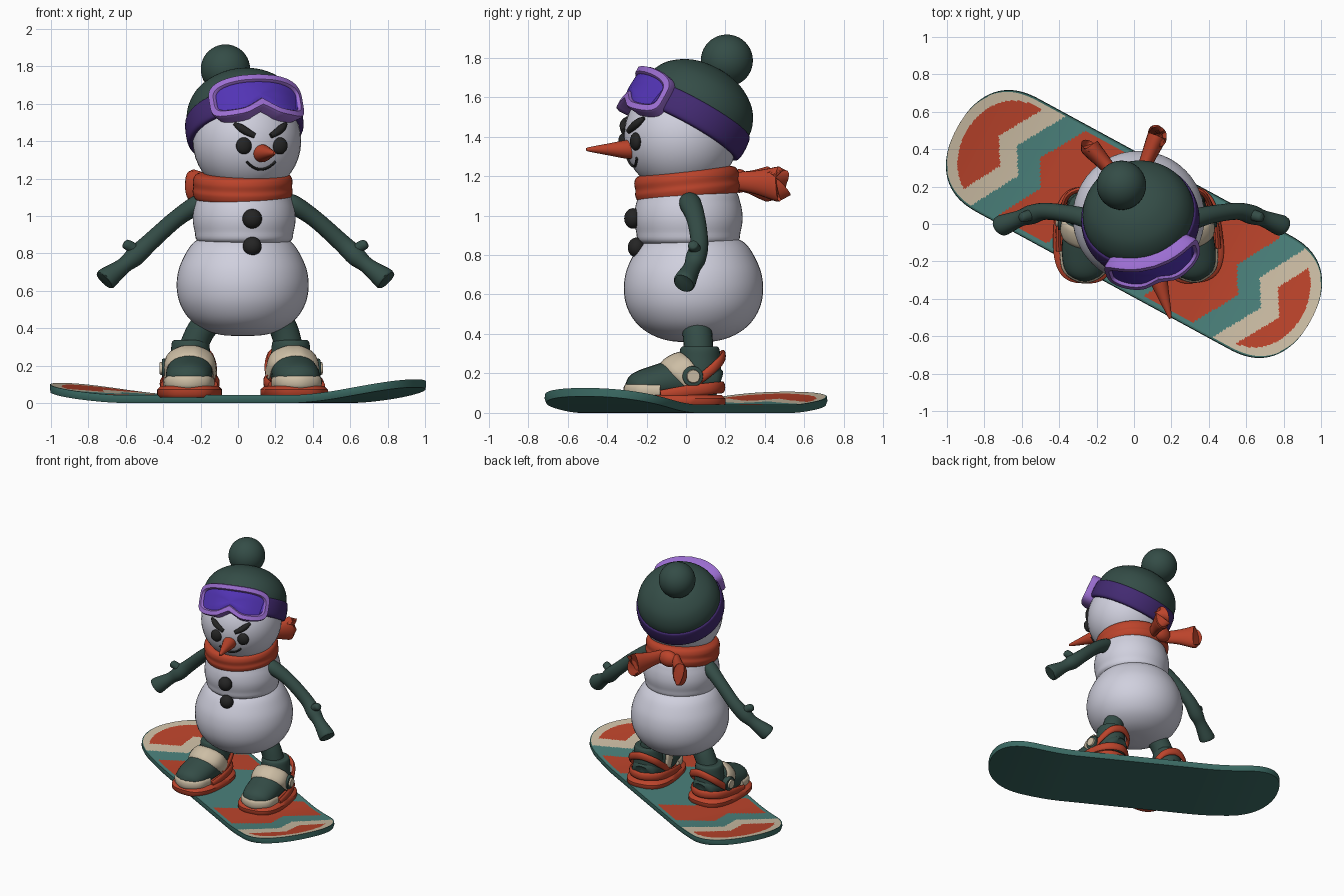
import bpy, bmesh
from math import sin, cos, pi, radians, exp, copysign
from mathutils import Vector, Matrix

if "Cube" in bpy.data.objects:
    bpy.data.objects.remove(bpy.data.objects["Cube"])

MATS = {}
for name, rgb in {
    "snow": (0.63, 0.63, 0.73), "dark green": (0.034, 0.073, 0.062),
    "orange red": (0.5, 0.057, 0.024), "cream": (0.61, 0.515, 0.376),
    "teal": (0.07, 0.22, 0.2), "deep teal": (0.045, 0.15, 0.13),
    "black": (0.018, 0.018, 0.018), "dark purple": (0.055, 0.023, 0.165),
    "light purple": (0.33, 0.155, 0.64), "violet lens": (0.085, 0.034, 0.46)}.items():
    MATS[name] = bpy.data.materials.new(name)
    MATS[name].diffuse_color = (*rgb, 1)

I = Matrix.Identity(4)
T = Matrix.Translation


def rot(deg, axis):
    return Matrix.Rotation(radians(deg), 4, axis)


def finish(name, bm, mats, M=I, rule=None, angle=45):
    bmesh.ops.recalc_face_normals(bm, faces=bm.faces)
    if rule:
        for f in bm.faces:
            f.material_index = rule(f.calc_center_median(), f.normal)
    bm.transform(M)
    if M.determinant() < 0:
        bmesh.ops.reverse_faces(bm, faces=bm.faces)
    me = bpy.data.meshes.new(name)
    bm.to_mesh(me)
    bm.free()
    for m in mats.split("|"):
        me.materials.append(MATS[m])
    me.shade_smooth()
    me.set_sharp_from_angle(angle=radians(angle))
    ob = bpy.data.objects.new(name, me)
    bpy.context.collection.objects.link(ob)
    return ob


def loft(name, rings, mats, M=I, rule=None, angle=45, caps=(True, True)):
    """Skin a list of closed rings of points."""
    bm = bmesh.new()
    vs = [[bm.verts.new(p) for p in r] for r in rings]
    n = len(vs[0])
    for a, b in zip(vs, vs[1:]):
        for i in range(n):
            bm.faces.new((a[i], a[(i + 1) % n], b[(i + 1) % n], b[i]))
    if caps[0]:
        bm.faces.new(vs[0])
    if caps[1]:
        bm.faces.new(vs[-1])
    return finish(name, bm, mats, M, rule, angle)


def spline(pts, steps):
    """Catmull-Rom through points of any dimension."""
    P = [Vector(p) for p in pts]
    P = [P[0] * 2 - P[1]] + P + [P[-1] * 2 - P[-2]]
    out = []
    for a, b, c, d in zip(P, P[1:], P[2:], P[3:]):
        for k in range(steps):
            t = k / steps
            out.append(0.5 * (2 * b + (c - a) * t + (2 * a - 5 * b + 4 * c - d) * t * t
                              + (3 * b - a - 3 * c + d) * t ** 3))
    return out + [P[-2]]


def tube(name, pts, mats, M=I, ref=(0, 1, 0), segs=20, steps=5, angle=45):
    """Sweep an ellipse; each point is x, y, z, half width along ref, half thickness."""
    S = spline(pts, steps)
    rings = []
    for i, s in enumerate(S):
        c = Vector(s[:3])
        t = (Vector(S[min(i + 1, len(S) - 1)][:3]) - Vector(S[max(i - 1, 0)][:3])).normalized()
        a = Vector(ref)
        a = (a - t * a.dot(t)).normalized()
        b = t.cross(a)
        rings.append([c + a * s[3] * cos(2 * pi * k / segs) + b * s[4] * sin(2 * pi * k / segs)
                      for k in range(segs)])
    return loft(name, rings, mats, M, angle=angle)


def lathe(name, prof, mats, M=I, segs=48, angle=60):
    return tube(name, [(0, 0, z, r, r) for r, z in prof], mats, M, segs=segs, angle=angle)


def ball(name, pos, size, mats, M=I):
    bm = bmesh.new()
    bmesh.ops.create_uvsphere(bm, u_segments=40, v_segments=20, radius=1,
                              matrix=T(pos) @ Matrix.Diagonal((*size, 1)))
    return finish(name, bm, mats, M)


# Snow body
lathe("lower_body", [(.01, .357), (.12, .365), (.21, .395), (.285, .45), (.335, .53), (.353, .62),
                     (.343, .71), (.31, .79), (.27, .85), (.22, .88), (.1, .89)], "snow", T((.025, .038, 0)))
lathe("middle_body", [(.1, .84), (.24, .86), (.265, .92), (.275, .99), (.262, 1.07), (.23, 1.13),
                      (.1, 1.18)], "snow", T((.033, .012, 0)))
HEAD = T((.048, -.025, 1.40)) @ rot(17, 'Z')
R = .29
ball("head", (0, 0, 0), (R, R, R), "snow", HEAD)


# Face, placed on the head sphere
def on_face(u, v, lift=0):
    return Vector((u, -(R * R - u * u - v * v) ** .5, v)) * (1 + lift / R)


for s, side in ((-1, "left"), (1, "right")):
    ball(side + "_eye", on_face(s * .1, -.025), (.043, .028, .045), "black", HEAD)
    tube(side + "_eyebrow", [(*on_face(s * u, v, .006), w, w) for u, v, w in
                             ((.043, .027, .014), (.085, .05, .02), (.115, .071, .02), (.142, .092, .009))],
         "black", HEAD, segs=10)
tube("mouth", [(*on_face(u, -.15 + 6.5 * u * u, .002), .007, .007) for u in
               (-.08, -.055, -.028, 0, .028, .055, .08)], "black", HEAD, ref=(0, 0, 1), segs=8)
tube("nose", [(0, y, -.065, r, r) for y, r in
              ((-.24, .046), (-.29, .047), (-.38, .031), (-.49, .011), (-.503, .003))],
     "orange red", HEAD, ref=(0, 0, 1))
for i, (y, z, r) in enumerate(((-.268, .985, .052), (-.25, .838, .05))):
    ball("button_%d" % (i + 1), (.076, y, z), (r, .045, r), "black")

# Hat, tilted back on the head
HAT = HEAD @ rot(-30, 'X')
lathe("hat", [(.285, .1), (.3, .16), (.288, .23), (.245, .3), (.17, .355), (.09, .383), (.01, .39)],
      "dark green", HAT)
lathe("goggle_band", [(.27, .03), (.308, .037), (.317, .085), (.313, .145), (.303, .165), (.27, .17)],
      "dark purple", HAT)
ball("pompom", (-.067, .207, 1.785), (.132, .132, .132), "dark green")


# Goggles: rounded outline with a nose notch, wrapped round the head
def goggle_ring(su, sv, r, notch):
    out = []
    for k in range(80):
        c, s = cos(2 * pi * k / 80), sin(2 * pi * k / 80)
        u = .83 * copysign(abs(c) ** .5, c) * su
        v = .122 * copysign(abs(s) ** .5, s) * sv
        if v < 0:
            v += notch * exp(-(u / .17) ** 2)
        out.append((r * sin(u), -r * cos(u), v + .09))
    return out


loft("goggle_frame", [goggle_ring(*a) for a in ((1, 1, .285, .045), (1, 1, .345, .045),
     (.98, .95, .36, .048), (.89, .71, .36, .055), (.86, .64, .348, .055), (.86, .64, .33, .055))],
     "light purple", HAT, caps=(False, False))
loft("goggle_lens", [goggle_ring(*a) for a in ((.88, .68, .345, .055), (.6, .46, .35, .035),
     (.3, .22, .352, .012), (.02, .02, .352, 0))], "violet lens", HAT)

# Scarf with knot and two flared tails behind
lathe("scarf", [(.2, -.078), (.25, -.066), (.267, -.03), (.264, .0), (.266, .035), (.25, .065), (.2, .08)],
      "orange red", T((.025, .006, 1.155)) @ rot(6, 'X'))
ball("scarf_knot", (-.035, .27, 1.175), (.075, .05, .06), "orange red")
for i, (x0, x1, y1) in enumerate(((.03, .12, .46), (-.09, -.23, .405))):
    tube("scarf_tail_%d" % (i + 1), [(x0, .25, 1.175, .045, .03), ((x0 + x1) / 2, (.25 + y1) / 2, 1.168, .06, .04),
         (x1, y1, 1.16, .088, .052), (x1 + .2 * (x1 - x0) / 4, y1 + .012, 1.16, .083, .047)],
         "orange red", ref=(0, 0, 1))

# Arms with thumb, mirrored about the body
for s, side in ((-1, "left"), (1, "right")):
    M = T((.04, 0, 0)) @ Matrix.Diagonal((s, 1, 1, 1))
    tube(side + "_arm", [(.20, .02, 1.08, .03, .03), (.25, .02, 1.065, .055, .05), (.37, .05, .985, .048, .046),
         (.51, .068, .86, .045, .048), (.59, .05, .785, .052, .053), (.65, .03, .735, .044, .043),
         (.738, -.005, .668, .056, .06), (.753, -.012, .655, .05, .053)], "dark green", M)
    tube(side + "_thumb", [(.56, .06, .79, .035, .035), (.605, .045, .83, .03, .03), (.64, .035, .85, .026, .026),
         (.65, .033, .856, .012, .012)], "dark green", M, segs=14)

# Legs, boots and bindings
for s, side, x, yaw, hip in ((-1, "left", -.255, -2, -.15), (1, "right", .285, 8, .215)):
    tube(side + "_leg", [(hip, .05, .45, .075, .075), ((hip + x) / 2, .06, .38, .075, .075),
         (x * .97, .065, .28, .075, .075)], "dark green")
    M = T((x, .05, 0)) @ rot(yaw, 'Z') @ Matrix.Diagonal((s, 1, 1, 1))
    tube(side + "_boot_foot", [(0, .12, .15, .04, .04), (0, .09, .155, .095, .09), (0, -.08, .165, .12, .105),
         (0, -.22, .148, .122, .088), (0, -.31, .135, .097, .065), (0, -.35, .125, .035, .025)],
         "dark green", M, ref=(1, 0, 0), segs=28)
    lathe(side + "_boot_cuff", [(.1, .1), (.108, .2), (.104, .28), (.1, .32), (.09, .335), (.07, .335)],
          "dark green", M @ T((0, .02, 0)), segs=32)
    plate = [(copysign(abs(cos(a)) ** .7, cos(a)), copysign(abs(sin(a)) ** .75, sin(a)))
             for a in (2 * pi * k / 48 for k in range(48))]
    loft(side + "_binding_base", [[(q * w, p * (w + .085) - .11, z) for q, p in plate]
         for w, z in ((.16, .03), (.173, .045), (.173, .072), (.155, .09))], "orange red", M)

    def strap(name, half, mat, ref):
        full = [(-a, *b) for a, *b in half] + half[-2::-1]
        tube(side + name, full, mat, M, ref=ref, segs=12)
    strap("_heel_loop", [(.14, -.2, .09, .025, .014), (.145, -.06, .11, .03, .014),
                         (.11, .075, .125, .03, .014), (0, .135, .13, .03, .014)], "orange red", (0, 0, 1))
    strap("_highback_strap", [(.13, -.06, .13, .025, .014), (.125, .04, .2, .024, .014),
                              (.09, .11, .26, .026, .014), (0, .138, .29, .03, .014)], "orange red", (0, 0, 1))
    strap("_ankle_strap", [(.13, -.03, .16, .05, .014), (.112, -.09, .232, .058, .016),
                           (.05, -.125, .268, .06, .016), (0, -.13, .274, .06, .016)], "cream", (0, 1, .6))
    strap("_toe_strap", [(.125, -.2, .11, .03, .012), (.1, -.305, .112, .032, .013),
                         (0, -.355, .112, .034, .013)], "cream", (0, 0, 1))
    for part, r, d, mat in (("_buckle", .052, .02, "dark green"), ("_buckle_cap", .034, .032, "cream")):
        tube(side + part, [(.11, -.035, .185, r, r), (.125 + d, -.035, .185, r, r),
             (.13 + d, -.035, .185, r * .8, r * .8)], mat, M)


# Snowboard: rounded ends, upturned tips, zigzag stripes on the top
L = 1.077


def half_width(d):
    e = max(0, abs(d) - .75) / (L - .75)
    return .342 * max(0, 1 - e ** 2.6) ** .45 if e < 1 else 0


def lift(d):
    e = max(0, abs(d) - .5) / .6
    return (.09 if d > 0 else .07) * e ** 1.7


def zigzag(p):
    knots = ((-.36, -.94), (-.07, -.778), (.07, -.86), (.36, -.69))
    for (a, za), (b, zb) in zip(knots, knots[1:]):
        if p <= b:
            return za + (zb - za) * (p - a) / (b - a)
    return -.69


def board_colour(c, n):  # 0 deep teal, 1 teal, 2 cream, 3 red
    if n.z < .5:
        return 0
    s = 1 if c.x < 0 else -1
    d, p = c.x * s, c.y * s
    if abs(p) > half_width(d) - .01:
        return 0
    t = d - zigzag(p) + (.0 if s > 0 else .06)
    if t < 0:
        return 3 if abs(p) < half_width(abs(d) + .05) - .035 else 2
    if t < .11:
        return 2
    return 3 if .25 < t < .55 and abs(p) < .31 else 1


rings = []
for i in range(221):
    q = -1 + i / 110
    d = L * .9995 * (.55 * q + .45 * sin(q * pi / 2))
    w, z = max(half_width(d), .01), lift(d)
    row = [-1 + j / 36 for j in range(73)]
    rings.append([(d, w * v, z + .042) for v in row] + [(d, w * 1.01, z + .022)]
                 + [(d, w * .98 * v, z) for v in row[::-8]] + [(d, -w * 1.01, z + .022)])
loft("snowboard", rings, "deep teal|teal|cream|orange red", rot(-28.5, 'Z'), board_colour)

for m in bpy.data.materials:
    if m.users and not m.is_grease_pencil:
        m.use_nodes = True
        m.node_tree.nodes["Principled BSDF"].inputs["Base Color"].default_value = m.diffuse_color
